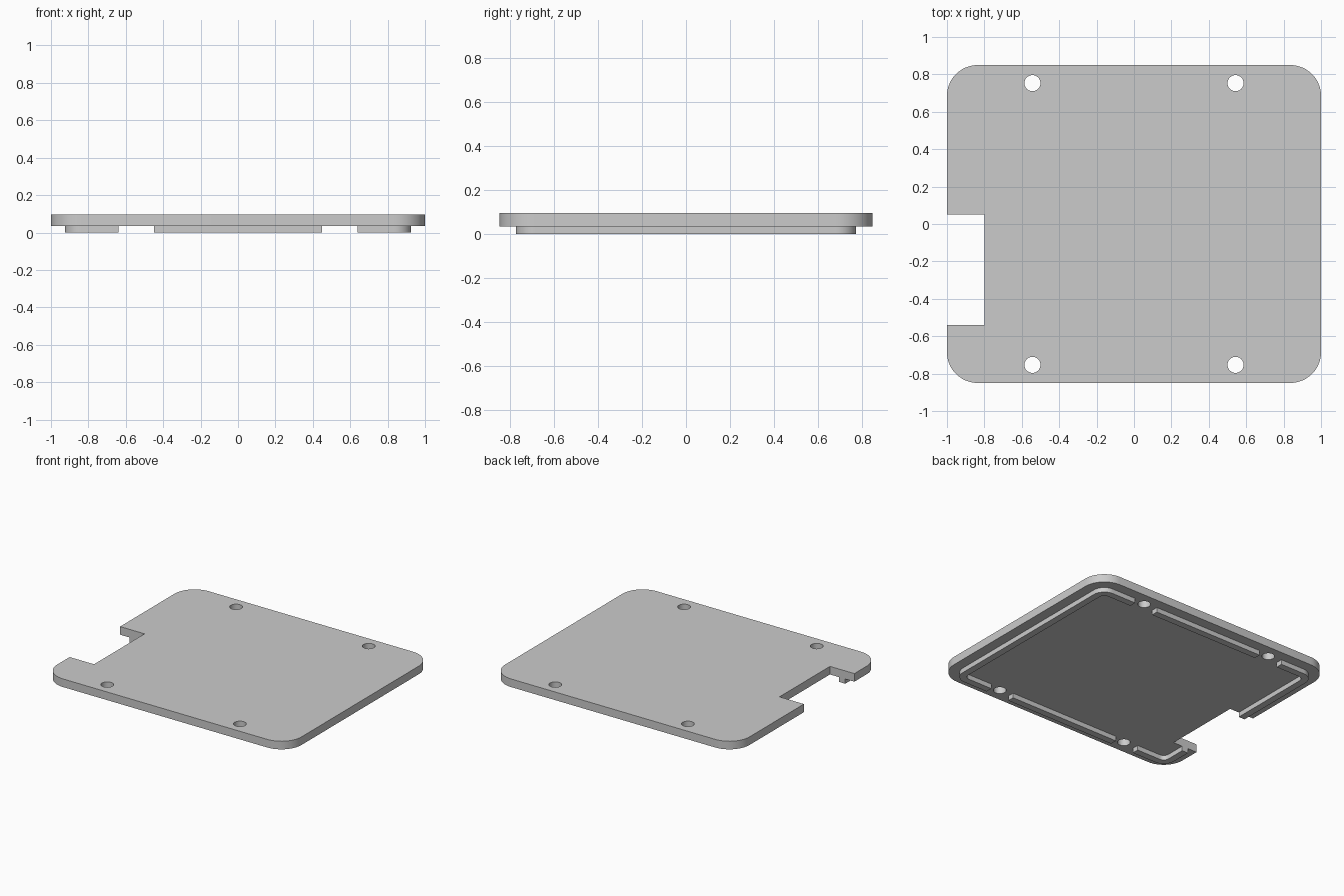
import bpy, bmesh
from math import sin, cos, pi

cube = bpy.data.objects.get("Cube")
if cube:
    bpy.data.objects.remove(cube, do_unlink=True)

HALF_X, HALF_Y, RADIUS = 1.0, 0.85, 0.165   # plate outline
NOTCH_X, NOTCH_LOW, NOTCH_HIGH = -0.8, -0.54, 0.05
LEDGE, LIP = 0.075, 0.05                    # lip inset and lip width
Z_LIP, Z_TOP = 0.035, 0.095
GAP_IN, GAP_OUT = 0.45, 0.64                # breaks in the lip beside the holes

grey = bpy.data.materials.new("light_grey")
grey.use_nodes = True
colour = (0.6, 0.6, 0.6, 1)
grey.diffuse_color = colour
grey.node_tree.nodes["Principled BSDF"].inputs["Base Color"].default_value = colour


def arc(cx, cy, r, start, sweep, steps):
    return [(cx + r * cos(start + sweep * i / steps),
             cy + r * sin(start + sweep * i / steps)) for i in range(steps + 1)]


def corner(sx, sy, inset=0.0):
    """Rounded corner of the inset outline, in counter-clockwise order."""
    start = {(1, 1): 0, (-1, 1): pi / 2, (-1, -1): pi, (1, -1): -pi / 2}[sx, sy]
    return arc(sx * (HALF_X - RADIUS), sy * (HALF_Y - RADIUS),
               RADIUS - inset, start, pi / 2, 12)


def extrude(name, loops, z0, z1):
    """Fill flat loops (inner loops become holes) and give them thickness."""
    curve = bpy.data.curves.new(name + "_profile", 'CURVE')
    curve.dimensions = '2D'
    curve.fill_mode = 'BOTH'
    curve.extrude = (z1 - z0) / 2
    for loop in loops:
        spline = curve.splines.new('POLY')
        spline.points.add(len(loop) - 1)
        for point, (x, y) in zip(spline.points, loop):
            point.co = (x, y, 0, 1)
        spline.use_cyclic_u = True
    temp = bpy.data.objects.new(name + "_temp", curve)
    bpy.context.collection.objects.link(temp)
    bpy.context.view_layer.update()
    mesh = bpy.data.meshes.new_from_object(
        temp.evaluated_get(bpy.context.evaluated_depsgraph_get()))
    bpy.data.objects.remove(temp, do_unlink=True)

    bm = bmesh.new()
    bm.from_mesh(mesh)
    bmesh.ops.remove_doubles(bm, verts=bm.verts, dist=0.0005)
    bmesh.ops.translate(bm, verts=bm.verts, vec=(0, 0, (z0 + z1) / 2))
    bmesh.ops.recalc_face_normals(bm, faces=bm.faces)
    bm.to_mesh(mesh)
    bm.free()

    mesh.name = name
    mesh.materials.clear()
    mesh.materials.append(grey)
    obj = bpy.data.objects.new(name, mesh)
    bpy.context.collection.objects.link(obj)
    bpy.ops.object.select_all(action='DESELECT')
    obj.select_set(True)
    bpy.context.view_layer.objects.active = obj
    bpy.ops.object.shade_smooth_by_angle(angle=pi / 6)
    return obj


# Cover plate with side notch and four screw holes
outline = (corner(1, -1) + corner(1, 1) + corner(-1, 1)
           + [(-HALF_X, NOTCH_HIGH), (NOTCH_X, NOTCH_HIGH),
              (NOTCH_X, NOTCH_LOW), (-HALF_X, NOTCH_LOW)]
           + corner(-1, -1))
holes = [arc(sx * 0.543, sy * 0.753, 0.043, 0, 2 * pi, 32)[:-1]
         for sx in (-1, 1) for sy in (-1, 1)]
extrude("cover_plate", [outline] + holes, Z_LIP, Z_TOP)


# Locating lip underneath, broken at the holes and the notch
def right_run(d):
    y = HALF_Y - d
    return [(GAP_OUT, -y)] + corner(1, -1, d) + corner(1, 1, d) + [(GAP_OUT, y)]


def back_left_run(d):
    return [(-GAP_OUT, HALF_Y - d)] + corner(-1, 1, d) + [(-HALF_X + d, NOTCH_HIGH)]


def front_left_run(d):
    return [(-HALF_X + d, NOTCH_LOW)] + corner(-1, -1, d) + [(-GAP_OUT, -HALF_Y + d)]


def front_run(d):
    return [(-GAP_IN, -HALF_Y + d), (GAP_IN, -HALF_Y + d)]


def back_run(d):
    return [(GAP_IN, HALF_Y - d), (-GAP_IN, HALF_Y - d)]


for name, run in (("lip_left_side", right_run), ("lip_back_corner", back_left_run),
                  ("lip_front_corner", front_left_run),
                  ("lip_front_bar", front_run), ("lip_back_bar", back_run)):
    strip = run(LEDGE) + run(LEDGE + LIP)[::-1]
    extrude(name, [strip], 0, Z_LIP)
